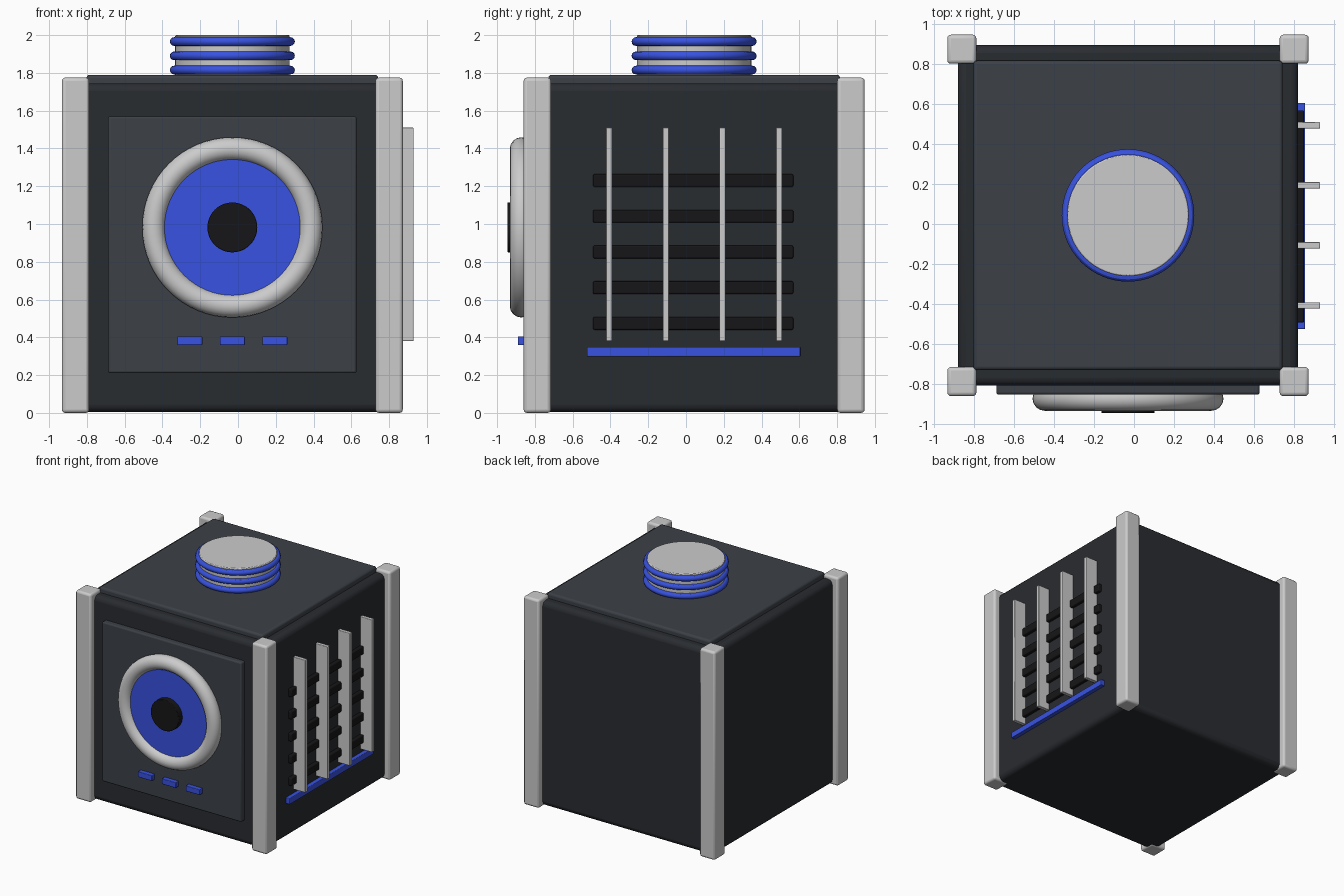
import bpy
from math import pi

if "Cube" in bpy.data.objects:
    bpy.data.objects.remove(bpy.data.objects["Cube"])

CX, CY = -0.03, 0.043   # centre of the main cube


def material(name, rgb):
    m = bpy.data.materials.new(name)
    m.diffuse_color = (*rgb, 1)
    m.use_nodes = True
    m.node_tree.nodes["Principled BSDF"].inputs["Base Color"].default_value = m.diffuse_color
    return m


DARK = material("dark shell", (0.022, 0.025, 0.03))
PANEL = material("dark panel", (0.045, 0.052, 0.062))
BLACK = material("black", (0.008, 0.008, 0.009))
BLUE = material("blue", (0.04, 0.085, 0.75))


def finish(name, mat, bevel=0, segments=3):
    ob = bpy.context.object
    ob.name = name
    if mat:
        ob.data.materials.append(mat)
    bpy.ops.object.shade_smooth_by_angle()
    if bevel:
        b = ob.modifiers.new("bevel", 'BEVEL')
        b.width, b.segments = bevel, segments
        b.limit_method = 'ANGLE'
    return ob


def box(name, x, y, z, mat=None, bevel=0):
    """Box from (min, max) pairs."""
    bpy.ops.mesh.primitive_cube_add(size=1, location=[sum(p) / 2 for p in (x, y, z)])
    bpy.context.object.scale = [p[1] - p[0] for p in (x, y, z)]
    bpy.ops.object.transform_apply(location=False, rotation=False, scale=True)
    return finish(name, mat, bevel)


def around(c, size):
    return (c - size / 2, c + size / 2)


def disc(name, r, depth, loc, mat=None, rot=(0, 0, 0), bevel=0):
    bpy.ops.mesh.primitive_cylinder_add(vertices=64, radius=r, depth=depth,
                                        location=loc, rotation=rot)
    return finish(name, mat, bevel, 2)


def ring(name, major, minor, loc, mat=None, rot=(0, 0, 0), sides=16):
    bpy.ops.mesh.primitive_torus_add(major_radius=major, minor_radius=minor,
                                     major_segments=64, minor_segments=sides,
                                     location=loc, rotation=rot)
    return finish(name, mat)


# Main cube and raised lid
box("body", around(CX, 1.70), around(CY, 1.70), (0.005, 1.745), DARK, 0.04)
box("top_plate", around(CX, 1.545), around(CY, 1.545), (1.70, 1.79), PANEL, 0.018)

# Corner posts
for i, sx in enumerate((-1, 1)):
    for j, sy in enumerate((-1, 1)):
        box(f"corner_post_{i}{j}", around(CX + sx * 0.83, 0.145),
            around(CY + sy * 0.83, 0.145), (0, 1.775), None, 0.018)

# Front panel with round lens
box("front_panel", around(CX, 1.315), (-0.852, -0.78), (0.21, 1.57), PANEL, 0.012)
FRONT = (pi / 2, 0, 0)
LENS_Z = 0.982
ring("lens_ring", 0.416, 0.061, (CX, -0.872, LENS_Z), None, FRONT)
disc("lens_disc", 0.36, 0.07, (CX, -0.86, LENS_Z), BLUE, FRONT)
disc("lens_pupil", 0.132, 0.07, (CX, -0.91, LENS_Z), BLACK, FRONT, 0.004)

# Indicator lights
for i in range(3):
    box(f"indicator_{i}", around(CX + (i - 1) * 0.225, 0.132), (-0.89, -0.84),
        around(0.382, 0.047), BLUE, 0.005)

# Ringed cap on top
disc("cap", 0.303, 0.24, (CX, CY, 1.88), None, bevel=0.006)
for i in range(3):
    ring(f"cap_ring_{i}", 0.308, 0.023, (CX, CY, 1.815 + i * 0.0755), BLUE, sides=12)

# Right side grille: slats, bars and light strip
for i in range(5):
    box(f"vent_slat_{i}", (0.80, 0.85), around(CY - 0.005, 1.06),
        around(0.474 + i * 0.189, 0.068), BLACK, 0.008)
for i in range(4):
    box(f"vent_bar_{i}", (0.815, 0.93), around(CY - 0.45 + i * 0.30, 0.032),
        (0.38, 1.51), None, 0.005)
box("light_strip", (0.80, 0.855), around(CY - 0.003, 1.13), (0.298, 0.35), BLUE, 0.005)
